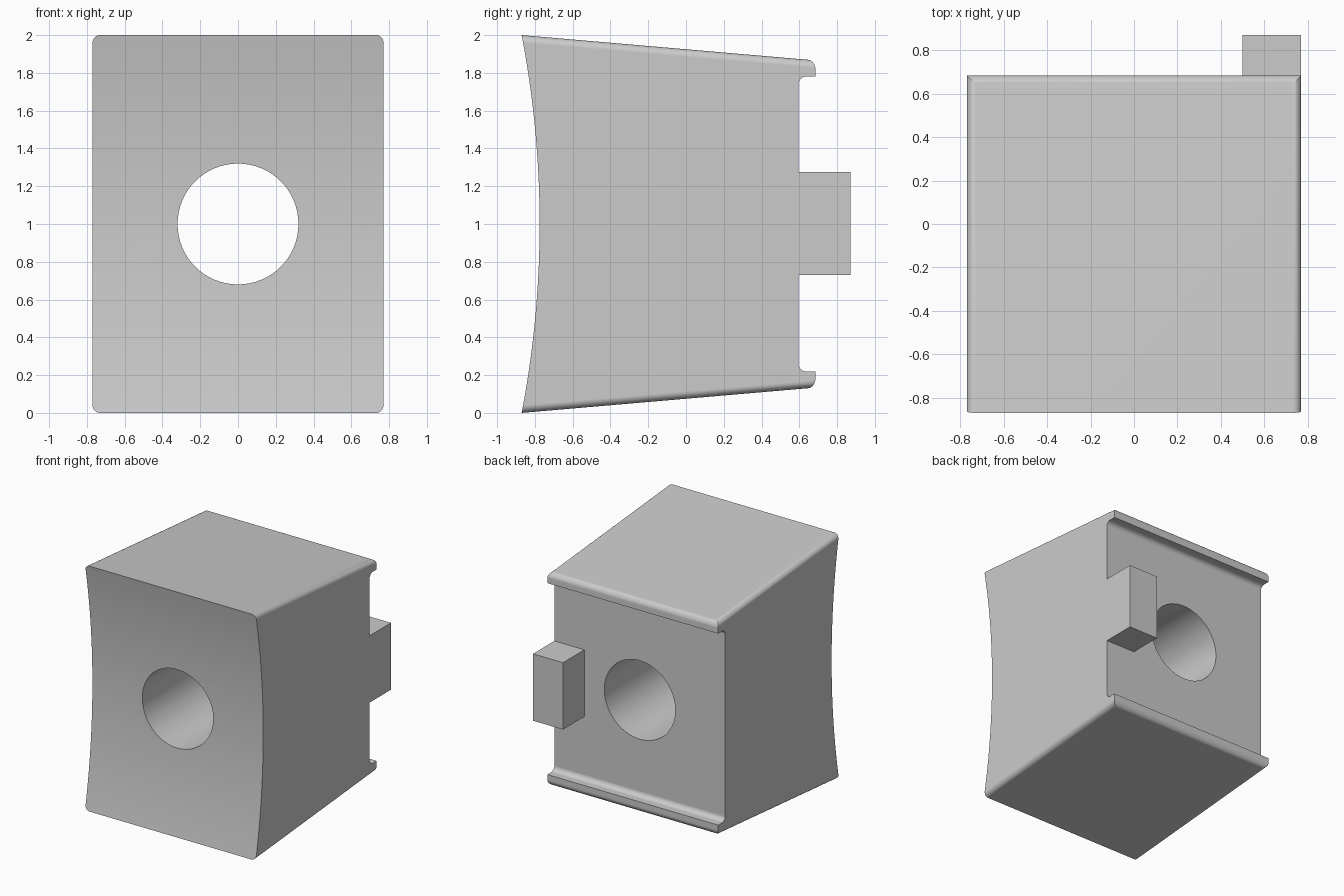
import bpy
import bmesh
from math import sin, cos, pi, radians, asin
from mathutils import Matrix

cube = bpy.data.objects.get("Cube")
if cube:
    bpy.data.objects.remove(cube, do_unlink=True)

grey = bpy.data.materials.new("plain grey")
grey.use_nodes = True
colour = (0.6, 0.6, 0.6, 1)
grey.diffuse_color = colour
grey.node_tree.nodes["Principled BSDF"].inputs["Base Color"].default_value = colour

HALF_WIDTH, MID = 0.77, 1.0
FRONT, WALL, LIP = -0.87, 0.595, 0.685


def make_object(name, bm):
    bmesh.ops.recalc_face_normals(bm, faces=bm.faces)
    mesh = bpy.data.meshes.new(name)
    bm.to_mesh(mesh)
    bm.free()
    mesh.materials.append(grey)
    obj = bpy.data.objects.new(name, mesh)
    bpy.context.collection.objects.link(obj)
    return obj


def loft(name, start, end):
    """Solid between two matching outlines."""
    bm = bmesh.new()
    a = [bm.verts.new(p) for p in start]
    b = [bm.verts.new(p) for p in end]
    n = len(a)
    bm.faces.new(a)
    bm.faces.new(b[::-1])
    for i in range(n):
        j = (i + 1) % n
        bm.faces.new((a[i], b[i], b[j], a[j]))
    return make_object(name, bm)


def arc(u, v, r, a0, a1, steps=8):
    angles = [radians(a0 + (a1 - a0) * i / steps) for i in range(steps + 1)]
    return [(u + r * cos(a), v + r * sin(a)) for a in angles]


def boolean(target, cutter, operation):
    mod = target.modifiers.new(operation.title(), 'BOOLEAN')
    mod.operation, mod.solver, mod.object = operation, 'EXACT', cutter
    bpy.context.view_layer.objects.active = target
    bpy.ops.object.modifier_apply(modifier=mod.name)
    bpy.data.objects.remove(cutter, do_unlink=True)


# Side profile, upper half: inner fillet, lip underside, rounded lip, oversize top
upper = arc(WALL + 0.04, 1.74, 0.04, 180, 90)
upper += [(LIP, 1.78)] + arc(LIP - 0.05, 1.822, 0.05, 0, 90) + [(0.5, 2.2)]
lower = [(y, 2 * MID - z) for y, z in reversed(upper)]

# Concave front, a shallow arc running past the top and bottom
sag = 0.095
radius = (1 + sag ** 2) / (2 * sag)
span = asin(1.2 / radius)
front = []
for i in range(33):
    a = span * (1 - i / 16)
    front.append((FRONT + sag - radius + radius * cos(a), MID + radius * sin(a)))
profile = upper + front + lower

body = loft("block_body", [(-0.9, y, z) for y, z in profile],
            [(0.9, y, z) for y, z in profile])


# Tapered envelope with rounded long edges
def envelope_ring(y, r=0.04):
    half = MID - 0.0861 * (y - FRONT)
    ring = []
    for k, (sx, sz) in enumerate(((1, 1), (-1, 1), (-1, -1), (1, -1))):
        ring += arc(sx * (HALF_WIDTH - r), MID + sz * (half - r), r, 90 * k, 90 * k + 90)
    return [(x, y, z) for x, z in ring]


boolean(body, loft("envelope", envelope_ring(-1.2), envelope_ring(1.0)), 'INTERSECT')

# Round bore from front to back
bm = bmesh.new()
bmesh.ops.create_cone(bm, cap_ends=True, segments=64, radius1=0.32, radius2=0.32, depth=3,
                      matrix=Matrix.Translation((0, 0, MID)) @ Matrix.Rotation(pi / 2, 4, 'X'))
boolean(body, make_object("bore", bm), 'DIFFERENCE')

# Smooth the rounded edges, keep the flats flat
bpy.ops.object.select_all(action='DESELECT')
body.select_set(True)
bpy.context.view_layer.objects.active = body
bpy.ops.object.shade_smooth_by_angle(angle=radians(30))
weighted = body.modifiers.new("Flat sides", 'WEIGHTED_NORMAL')
weighted.keep_sharp = True

# Rectangular tab at one side of the back
bm = bmesh.new()
bmesh.ops.create_cube(bm, size=1, matrix=Matrix.Translation((0.635, 0.7325, MID + 0.002))
                      @ Matrix.Diagonal((0.27, 0.275, 0.545, 1)))
make_object("back_tab", bm)
